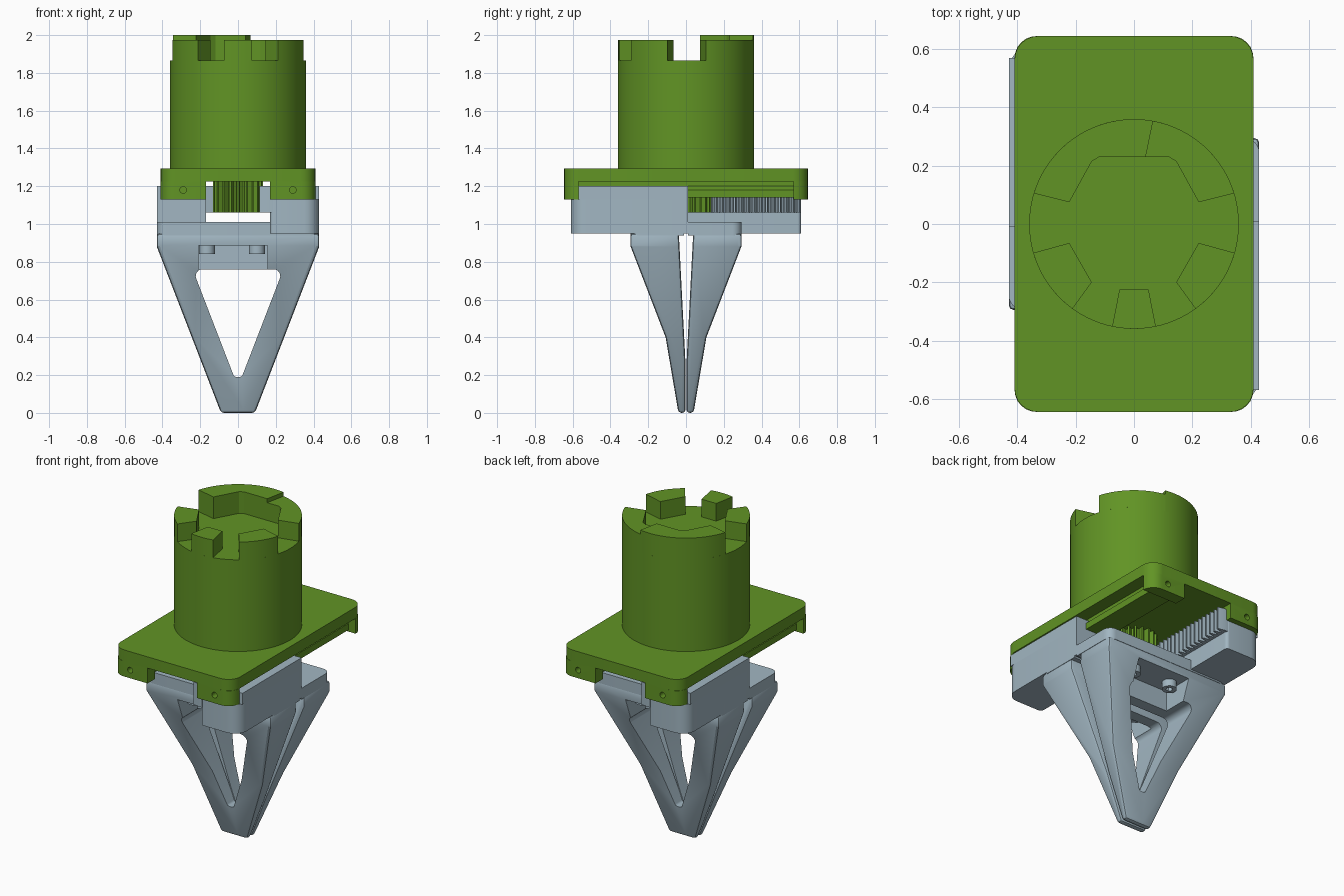
import bpy, bmesh, math
from mathutils import Matrix, Vector

cube = bpy.data.objects.get("Cube")
if cube:
    bpy.data.objects.remove(cube)


def material(name, col):
    m = bpy.data.materials.new(name)
    m.use_nodes = True
    m.diffuse_color = (*col, 1)
    m.node_tree.nodes["Principled BSDF"].inputs["Base Color"].default_value = (*col, 1)
    return m


GREEN = material("leaf green", (0.120, 0.295, 0.018))
GREY = material("blue grey", (0.36, 0.47, 0.54))


def prism(name, pts, lo, hi, axis, mat, turn=False):
    """Extrude a 2D outline along an axis; turn spins it half round about z."""
    place = {"x": lambda u, v, w: (w, u, v), "y": lambda u, v, w: (u, w, v),
             "z": lambda u, v, w: (u, v, w)}[axis]
    bm = bmesh.new()
    face = bm.faces.new([bm.verts.new(place(u, v, lo)) for u, v in pts])
    top = bmesh.ops.extrude_face_region(bm, geom=[face])["geom"]
    shift = Vector(place(0, 0, hi - lo))
    bmesh.ops.translate(bm, verts=[g for g in top if isinstance(g, bmesh.types.BMVert)], vec=shift)
    bmesh.ops.recalc_face_normals(bm, faces=bm.faces)
    if turn:
        bm.transform(Matrix.Rotation(math.pi, 4, "Z"))
    me = bpy.data.meshes.new(name)
    bm.to_mesh(me)
    bm.free()
    me.materials.append(mat)
    ob = bpy.data.objects.new(name, me)
    bpy.context.collection.objects.link(ob)
    return ob


def fillet(pts, radii, n=6):
    """Round the corners of an outline, one radius per corner."""
    out = []
    for i, (p, r) in enumerate(zip(pts, radii)):
        p = Vector(p)
        if r == 0:
            out.append(p)
            continue
        a = (Vector(pts[i - 1]) - p).normalized()
        b = (Vector(pts[(i + 1) % len(pts)]) - p).normalized()
        half = a.angle(b) / 2
        c = p + (a + b).normalized() * r / math.sin(half)
        d = r / math.tan(half)
        s, e = p + a * d - c, p + b * d - c
        sweep = s.angle_signed(e)
        for k in range(n + 1):
            out.append(c + Matrix.Rotation(-sweep * k / n, 2) @ s)
    return [tuple(p) for p in out]


def rect(x0, x1, y0, y1, radii=(0, 0, 0, 0)):
    return fillet([(x0, y0), (x1, y0), (x1, y1), (x0, y1)], radii)


def circle(r, n, cx=0, cy=0):
    return [(cx + r * math.cos(2 * math.pi * i / n), cy + r * math.sin(2 * math.pi * i / n))
            for i in range(n)]


def bake(ob):
    bpy.context.view_layer.update()
    dg = bpy.context.evaluated_depsgraph_get()
    me = bpy.data.meshes.new_from_object(ob.evaluated_get(dg))
    ob.modifiers.clear()
    ob.data = me


def boolean(ob, tool, op="DIFFERENCE"):
    mod = ob.modifiers.new("cut", "BOOLEAN")
    mod.operation, mod.solver, mod.object = op, "EXACT", tool
    bake(ob)
    bpy.data.objects.remove(tool)


def bevel(ob, width, seg=2):
    mod = ob.modifiers.new("soft", "BEVEL")
    mod.width, mod.segments, mod.limit_method, mod.angle_limit = width, seg, "ANGLE", math.radians(35)
    bake(ob)


# Housing: mounting plate, corner feet and guide rails
prism("mounting_plate", rect(-0.41, 0.41, -0.645, 0.645, (0.08,) * 4), 1.225, 1.295, "z", GREEN)
for sx in (-1, 1):
    for sy in (-1, 1):
        turn = sy > 0
        x0, x1 = (0.17, 0.41) if sx > 0 else (-0.41, -0.17)
        rad = (0, 0.075, 0, 0) if sx > 0 else (0.075, 0, 0, 0)
        foot = prism("corner_foot", rect(x0, x1, -0.645, -0.57, rad), 1.13, 1.225, "z", GREEN, turn)
        boolean(foot, prism("hole_cutter", circle(0.018, 16, sx * 0.29, 1.18), -0.7, -0.6, "y", GREEN, turn))
    rail = [(0.24, 1.225), (0.24, 1.2), (0.21, 1.18), (0.21, 1.14), (0.36, 1.14),
            (0.36, 1.18), (0.33, 1.2), (0.33, 1.225)]
    prism("guide_rail", [(sx * u, v) for u, v in rail], -0.57, 0.57, "y", GREEN)

# Round motor body with a crown of coupling lugs
R = 0.36
prism("motor_body", circle(R, 96), 1.295, 1.865, "z", GREEN)


def lug(name, inner, a0, a1, top):
    n = max(6, int(abs(a1 - a0) / 3.75))
    arc = [(R * math.cos(math.radians(a0 + (a1 - a0) * i / n)),
            R * math.sin(math.radians(a0 + (a1 - a0) * i / n))) for i in range(n + 1)]
    prism(name, inner + arc, 1.865, top, "z", GREEN)


lug("crown_lug_tall", [(0.04, 0.23), (-0.12, 0.23), (-0.145, 0.215), (-0.222, 0.075)], 163, 79.5, 2.0)
lug("crown_lug_wide", [(0.04, 0.23), (0.12, 0.23), (0.145, 0.215), (0.222, 0.075)], 17, 79.5, 1.975)
lug("crown_lug_front", [(0.05, -0.225), (-0.05, -0.225)], 258, 282, 1.975)
lug("crown_lug_left", [(0.145, -0.2), (0.222, -0.065)], -16, -54, 1.975)
lug("crown_lug_right", [(-0.145, -0.2), (-0.222, -0.065)], 196, 234, 1.975)

# Pinion gear
teeth = 20
gear = []
for i in range(teeth):
    for f, r in ((-0.3, 0.1), (-0.14, 0.132), (0.14, 0.132), (0.3, 0.1)):
        a = 2 * math.pi * (i + f) / teeth
        gear.append((r * math.cos(a), r * math.sin(a)))
prism("pinion_gear", gear, 1.06, 1.225, "z", GREEN)

# Two jaws, identical apart from a half turn about z
for turn, side in ((False, "front"), (True, "back")):
    def part(name, pts, lo, hi, axis):
        return prism(side + "_" + name, pts, lo, hi, axis, GREY, turn)

    # Sliding rack
    part("rack_base", rect(0.17, 0.43, -0.61, 0.01, (0.02, 0.08, 0, 0)), 0.95, 1.13, "z")
    part("rack_upper", rect(0.17, 0.43, -0.57, 0.01), 1.13, 1.2, "z")
    pitch, count = 0.034, 18
    rack = [(0.18, 0.0), (0.18, -0.61)]
    for i in range(count):
        y = -0.61 + i * pitch
        rack += [(0.155, y), (0.115, y + 0.009), (0.115, y + 0.018), (0.155, y + 0.027)]
    part("rack_teeth", rack, 1.06, 1.2, "z")

    # Finger carrier and its screws
    part("finger_flange", rect(-0.43, 0.43, -0.295, -0.01, (0.05, 0.05, 0, 0)), 0.94, 1.01, "z")
    for x in (-0.165, 0.10):
        head = part("screw_head", circle(0.042, 24, x, -0.19), 0.84, 0.9, "z")
        boolean(head, part("socket_cutter", circle(0.02, 6, x, -0.19), 0.82, 0.865, "z"))

    # Tapered finger: side profile crossed with front outline
    finger = part("finger", [(-0.295, 0.95), (-0.295, 0.885), (-0.108, 0.4), (-0.04, 0.0),
                             (-0.003, 0.0), (-0.003, 0.27), (-0.038, 0.95)], -0.5, 0.5, "x")
    outline = [(-0.43, 1.0), (-0.43, 0.88), (-0.09, 0.0), (0.09, 0.0), (0.43, 0.88), (0.43, 1.0)]
    boolean(finger, part("outline_tool", outline, -0.5, 0.2, "y"), "INTERSECT")
    bevel(finger, 0.016)
    window = fillet([(-0.24, 0.76), (-0.02, 0.19), (0.02, 0.19), (0.24, 0.76)],
                    (0.035, 0.018, 0.018, 0.035))
    boolean(finger, part("window_cutter", window, -0.5, 0.2, "y"))
    boolean(finger, part("pocket_cutter", rect(-0.21, 0.155, 0.7, 0.885), -0.5, -0.1, "y"))

# Smooth rounded surfaces, keep real edges crisp
bpy.ops.object.select_all(action="DESELECT")
for ob in bpy.context.scene.objects:
    if ob.type == "MESH":
        ob.select_set(True)
        bpy.context.view_layer.objects.active = ob
bpy.ops.object.shade_smooth_by_angle(angle=math.radians(25))
